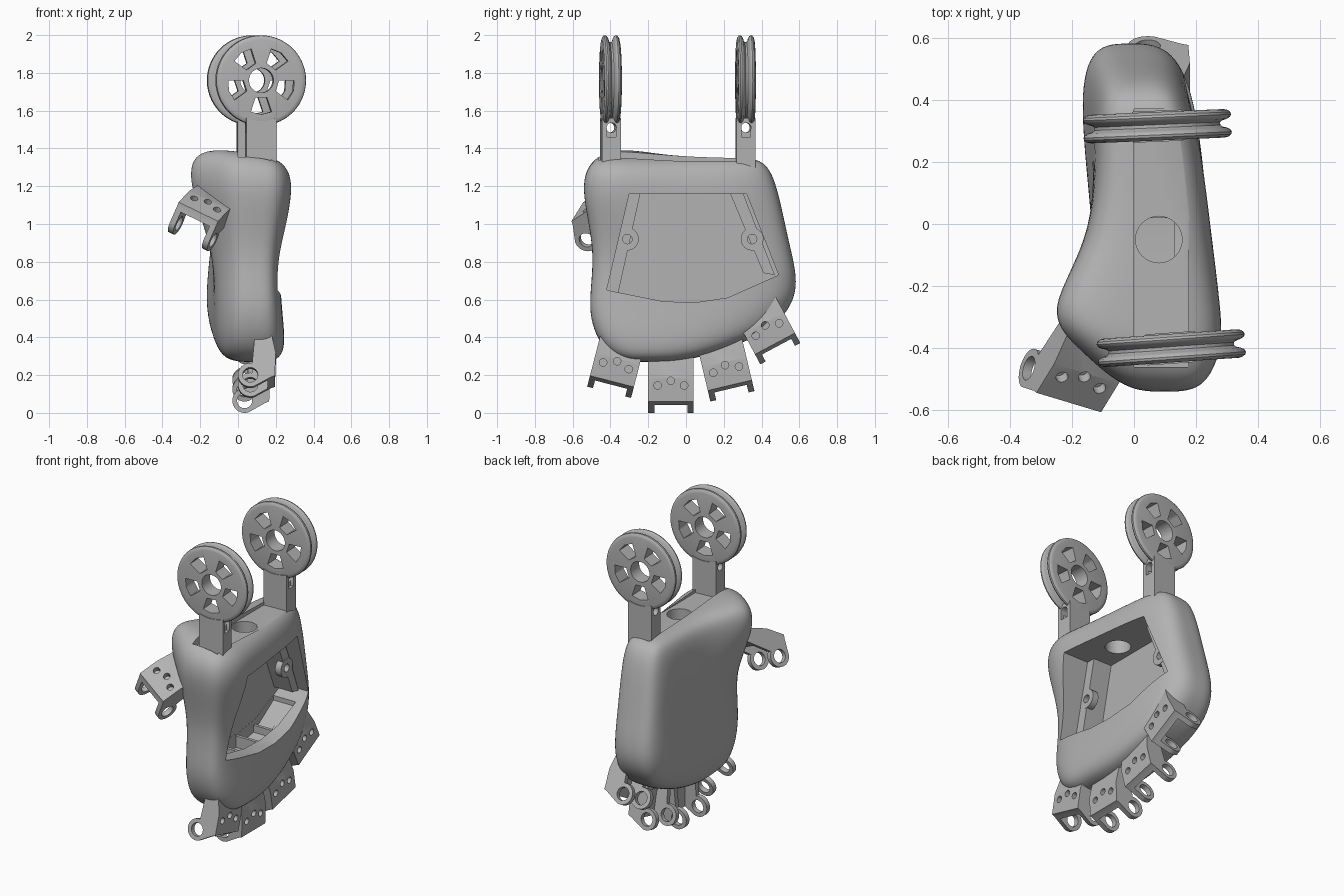
import bpy, bmesh
from math import sin, cos, pi, radians
from mathutils import Matrix, Vector

if "Cube" in bpy.data.objects:
    bpy.data.objects.remove(bpy.data.objects["Cube"])

GREY = (0.45, 0.45, 0.45, 1)
mat = bpy.data.materials.new("plain grey")
mat.use_nodes = True
mat.diffuse_color = GREY
for node in mat.node_tree.nodes:
    if node.type == 'BSDF_PRINCIPLED':
        node.inputs["Base Color"].default_value = GREY


def to_object(name, bm):
    bmesh.ops.recalc_face_normals(bm, faces=bm.faces)
    mesh = bpy.data.meshes.new(name)
    bm.to_mesh(mesh)
    bm.free()
    mesh.materials.append(mat)
    obj = bpy.data.objects.new(name, mesh)
    bpy.context.collection.objects.link(obj)
    return obj


def prism(name, pts, lo, hi, axis):
    """Extrude a flat outline along x, y or z."""
    place = {'x': lambda a, b, c: (c, a, b),
             'y': lambda a, b, c: (a, c, b),
             'z': lambda a, b, c: (a, b, c)}[axis]
    bm = bmesh.new()
    ends = [[bm.verts.new(place(a, b, c)) for a, b in pts] for c in (lo, hi)]
    bm.faces.new(ends[0])
    bm.faces.new(ends[1])
    n = len(pts)
    for i in range(n):
        j = (i + 1) % n
        bm.faces.new((ends[0][i], ends[0][j], ends[1][j], ends[1][i]))
    return to_object(name, bm)


def circle(a, b, r, n=32, start=0.0, sweep=2 * pi):
    return [(a + r * cos(start + sweep * i / n), b + r * sin(start + sweep * i / n))
            for i in range(n)]


def rect(a0, a1, b0, b1):
    return [(a0, b0), (a1, b0), (a1, b1), (a0, b1)]


def apply(obj, mod):
    bpy.context.view_layer.objects.active = obj
    bpy.ops.object.modifier_apply(modifier=mod.name)


def cut(obj, cutter):
    mod = obj.modifiers.new("cut", 'BOOLEAN')
    mod.operation = 'DIFFERENCE'
    mod.solver = 'EXACT'
    mod.object = cutter
    apply(obj, mod)
    bpy.data.objects.remove(cutter)


def smooth(obj):
    bpy.ops.object.select_all(action='DESELECT')
    obj.select_set(True)
    bpy.context.view_layer.objects.active = obj
    bpy.ops.object.shade_smooth_by_angle(angle=radians(38))


# Palm shell: a soft box cage, columns run front to back and rows bottom to top
U = (0, .13, .25, .5, .85, 1)
T = (0, .2, .5, .86, 1)
Y_FRONT = (-.45, -.53, -.47, -.57, -.49)
Y_BACK = (.50, .61, .54, .48, .41)
Z_LOW = (.34, .27, .27, .27, .39, .48)
Z_HIGH = (1.36, 1.41, 1.41, 1.36, 1.35, 1.34)
X_LEFT = ((.18, .25, .26, .25, .18, .08),
          (.20, .24, .24, .24, .21, .11),
          (.18, .20, .21, .21, .19, .13),
          (.24, .31, .31, .27, .22, .13),
          (.20, .25, .24, .20, .17, .13))
X_RIGHT = ((-.02, -.08, -.10, -.11, -.13, -.10),
           (-.03, -.11, -.13, -.15, -.20, -.14),
           (-.02, -.10, -.12, -.11, -.15, -.13),
           (-.03, -.19, -.34, -.13, -.13, -.10),
           (-.02, -.15, -.26, -.11, -.10, -.08))


def cage_point(i, j, k):
    a, b = X_RIGHT[j][i], X_LEFT[j][i]
    top = Z_HIGH[i] + (1.35 - Z_HIGH[i]) * k / 2
    return (a + (b - a) * k / 2,
            Y_FRONT[j] + (Y_BACK[j] - Y_FRONT[j]) * U[i],
            Z_LOW[i] + (top - Z_LOW[i]) * T[j])


bm = bmesh.new()
size = (6, 5, 3)
cage = {}
for axis in range(3):
    p, q = [a for a in range(3) if a != axis]
    for side in (0, size[axis] - 1):
        for m in range(size[p] - 1):
            for n in range(size[q] - 1):
                quad = []
                for dm, dn in ((0, 0), (1, 0), (1, 1), (0, 1)):
                    key = [0, 0, 0]
                    key[axis], key[p], key[q] = side, m + dm, n + dn
                    key = tuple(key)
                    if key not in cage:
                        cage[key] = bm.verts.new(cage_point(*key))
                    quad.append(cage[key])
                bm.faces.new(quad)
palm = to_object("palm_shell", bm)
sub = palm.modifiers.new("soften", 'SUBSURF')
sub.levels = 3
apply(palm, sub)

# Side opening, hidden pocket below its lip, flat top strip and cable hole
opening = [(-.30, 1.16), (.32, 1.16), (.49, .73), (.22, .61), (.05, .585), (-.12, .59), (-.42, .65)]
pocket = [(-.3, .75), (.40, .75), (.40, .66), (.2, .53), (0, .5), (-.34, .54)]
cut(palm, prism("opening_cutter", opening, -.03, .6, 'x'))
cut(palm, prism("pocket_cutter", pocket, -.029, .13, 'x'))
cut(palm, prism("top_cutter", rect(0, .175, -.46, .37), 1.33, 1.6, 'z'))
cut(palm, prism("hole_cutter", circle(.08, -.05, .075), 1.0, 1.6, 'z'))
smooth(palm)

# Rails with screw tabs inside the opening, and ribs in the pocket
rails = {"front": ([(-.31, 1.17), (-.24, 1.17), (-.36, .63), (-.43, .64)], -.31),
         "back": ([(.23, 1.17), (.30, 1.17), (.47, .73), (.41, .74)], .35)}
for end, (outline, y) in rails.items():
    rail = prism(end + "_rail", outline, -.04, .10, 'x')
    tab = prism(end + "_screw_tab", circle(y, .92, .06), .06, .101, 'x')
    for part in (rail, tab):
        cut(part, prism("screw_cutter", circle(y, .92, .025, 20), .04, .2, 'x'))
        smooth(part)
for y in (-.15, .02, .2):
    prism("pocket_rib", rect(y, y + .02, .48, .575), -.04, .12, 'x')

# Pulley wheels on posts
HALF = [(.065, .046), (.215, .046), (.228, .043), (.237, .036), (.239, .028),
        (.235, .020), (.224, .014), (.210, .010), (.203, .005)]
PROFILE = [(r, -h) for r, h in HALF] + HALF[::-1]


def pulley(end, x, y, turn):
    bm = bmesh.new()
    vs = [bm.verts.new((r, h, 0)) for r, h in PROFILE]
    es = [bm.edges.new((vs[i - 1], vs[i])) for i in range(len(vs))]
    bmesh.ops.spin(bm, geom=vs + es, cent=(0, 0, 0), axis=(0, 1, 0),
                   angle=2 * pi, steps=56, use_merge=False)
    bmesh.ops.remove_doubles(bm, verts=bm.verts, dist=.0005)
    wheel = to_object(end + "_pulley", bm)
    for i in range(5):
        mid = -pi / 2 + i * 2 * pi / 5
        window = [(r * cos(mid + s), r * sin(mid + s))
                  for r, s in ((.095, -.32), (.175, -.32), (.18, 0), (.175, .32), (.095, .32))]
        cut(wheel, prism("window_cutter", window, -.2, .2, 'y'))
    post = prism(end + "_post", rect(-.08, .08, -.05, .05), -.51, -.2, 'z')
    cut(post, prism("axle_cutter", circle(0, -.25, .026, 20), -.2, .2, 'x'))
    cut(post, prism("slot_cutter", rect(-.024, .024, -.30, -.25), .06, .2, 'x'))
    cut(post, prism("post_top_cutter", circle(0, 0, .215, 56), -.2, .2, 'y'))
    for part in (wheel, post):
        part.matrix_world = Matrix.Translation((x, y, 1.76)) @ Matrix.Rotation(turn, 4, 'Z')
        smooth(part)


pulley("front", .12, -.40, radians(4))
pulley("back", .075, .315, radians(2.5))

# Finger bracket: local x is its width, y points outward, z is the plate normal
side = [(-.06, .03), (-.06, .10), (.1, .135), (.225, .13), (.232, .11)]
side += circle(.22, 0, .065, 20, radians(20), -radians(220))
bracket = prism("finger_bracket", side, -.12, .12, 'x')
cut(bracket, prism("channel_cutter", [(.05, -.2), (.05, .08), (.1, .09), (.4, .09), (.4, -.2)], -.088, .088, 'x'))
cut(bracket, prism("pin_cutter", circle(.22, 0, .04), -.3, .3, 'x'))
for a, b in ((-.07, .14), (0, .115), (.07, .14)):
    cut(bracket, prism("bolt_cutter", circle(a, b, .02, 20), .097, .3, 'z'))
smooth(bracket)


def place_bracket(obj, base, out, normal):
    d, n = Vector(out).normalized(), Vector(normal).normalized()
    w = d.cross(n)
    obj.matrix_world = Matrix.Translation(base) @ Matrix((w, d, n)).transposed().to_4x4()


mounts = {"first": ((.065, -.336, .385), (0, -.25, -.97), (1, 0, 0)),
          "second": ((.035, -.08, .285), (0, 0, -1), (1, 0, 0)),
          "third": ((.035, .18, .365), (0, .23, -.97), (1, 0, 0)),
          "fourth": ((.045, .365, .565), (0, .47, -.88), (1, 0, 0)),
          "thumb": ((-.136, -.326, 1.064), (-.45, -.77, -.45), (.21, -.58, .79))}
for label, (base, out, normal) in mounts.items():
    obj = bracket
    if label != "first":
        obj = bracket.copy()
        bpy.context.collection.objects.link(obj)
    obj.name = label + "_finger_bracket"
    place_bracket(obj, base, out, normal)
